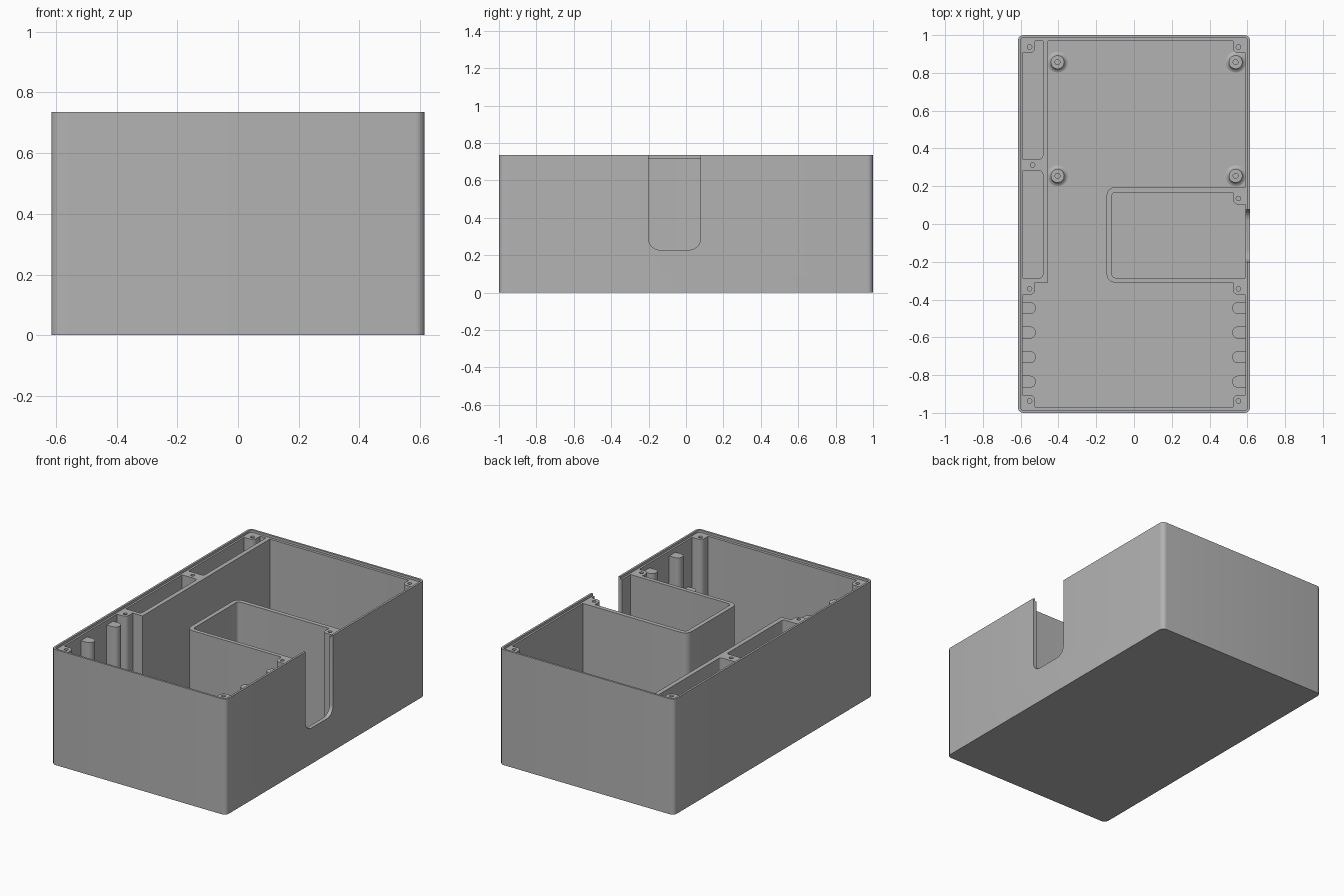
import bpy, bmesh, math

if "Cube" in bpy.data.objects:
    bpy.data.objects.remove(bpy.data.objects["Cube"])

grey = bpy.data.materials.new("grey_plastic")
grey.diffuse_color = (0.45, 0.45, 0.45, 1)
grey.use_nodes = True
grey.node_tree.nodes["Principled BSDF"].inputs["Base Color"].default_value = grey.diffuse_color

FLOOR, SHELF, TOP = 0.03, 0.72, 0.735
WX, WY = 0.59, 0.97          # inner faces of the walls


def rounded(x0, y0, x1, y1, radii, n=6):
    """Rounded rectangle; radii run counter-clockwise from lower left."""
    pts = []
    corners = [(x0, y0, 1, 1), (x1, y0, -1, 1), (x1, y1, -1, -1), (x0, y1, 1, -1)]
    for i, ((x, y, sx, sy), r) in enumerate(zip(corners, radii)):
        if r == 0:
            pts.append((x, y))
            continue
        for k in range(n + 1):
            a = math.pi + math.pi / 2 * (i + k / n)
            pts.append((x + sx * r + r * math.cos(a), y + sy * r + r * math.sin(a)))
    return pts


def finish(name, bm):
    bmesh.ops.recalc_face_normals(bm, faces=bm.faces)
    me = bpy.data.meshes.new(name)
    bm.to_mesh(me)
    bm.free()
    me.materials.append(grey)
    ob = bpy.data.objects.new(name, me)
    bpy.context.collection.objects.link(ob)
    return ob


def prism(name, pts, z0, z1, axis="z"):
    """Extrude an outline along z, or along x when axis is 'x'."""
    bm = bmesh.new()
    place = (lambda p, h: (h, p[0], p[1])) if axis == "x" else (lambda p, h: (p[0], p[1], h))
    face = bm.faces.new([bm.verts.new(place(p, z0)) for p in pts])
    ext = bmesh.ops.extrude_face_region(bm, geom=[face])
    move = (z1 - z0, 0, 0) if axis == "x" else (0, 0, z1 - z0)
    bmesh.ops.translate(bm, vec=move, verts=[v for v in ext["geom"] if isinstance(v, bmesh.types.BMVert)])
    return finish(name, bm)


def circle(x, y, r, n=20):
    return [(x + r * math.cos(2 * math.pi * k / n), y + r * math.sin(2 * math.pi * k / n)) for k in range(n)]


def select(ob):
    bpy.ops.object.select_all(action="DESELECT")
    ob.select_set(True)
    bpy.context.view_layer.objects.active = ob


def cut(ob, *cutters):
    for c in cutters:
        mod = ob.modifiers.new("cut", "BOOLEAN")
        mod.operation, mod.solver, mod.object = "DIFFERENCE", "EXACT", c
        select(ob)
        bpy.ops.object.modifier_apply(modifier=mod.name)
        bpy.data.objects.remove(c)


def screw_hole(x, y):
    return prism("hole", circle(x, y, 0.012), SHELF - 0.15, SHELF + 0.1)


# Outer shell with a stepped rim and a cable slot in the right wall
shell = prism("shell", rounded(-0.615, -1, 0.615, 1, [0.03] * 4), 0, TOP)
cut(shell,
    prism("cavity", rounded(-WX, -WY, WX, WY, [0.012] * 4), FLOOR, 1),
    prism("rim_step", rounded(-0.602, -0.987, 0.602, 0.987, [0.02] * 4), SHELF, 1),
    prism("slot", rounded(-0.2, 0.228, 0.077, 1, [0.06, 0.06, 0, 0], 8), 0.5, 0.7, "x"))

# Left rack: divider wall with two long pockets
rack = prism("left_rack", rounded(-WX, -0.31, -0.455, WY, [0] * 4), FLOOR, SHELF)
cut(rack,
    prism("pocket", rounded(-0.63, 0.345, -0.483, 1.0, [0, 0.015, 0, 0]), FLOOR, 1),
    prism("pocket", rounded(-0.63, -0.285, -0.483, 0.28, [0, 0.015, 0.015, 0]), FLOOR, 1),
    screw_hole(-0.537, 0.312))

# Right compartment, open towards the slot
bay = prism("right_compartment", rounded(-0.145, -0.31, WX, 0.195, [0.045, 0, 0, 0.045]), FLOOR, SHELF)
cut(bay, prism("pocket", rounded(-0.118, -0.285, 0.7, 0.168, [0.022, 0, 0, 0.022]), FLOOR, 1))


# Screw posts along the side walls; they hang from a wall on their y_wall side
def post(name, side, y_wall, direction):
    y_end = y_wall + direction * 0.065
    lo, hi = min(y_wall, y_end), max(y_wall, y_end)
    x_in = 0.523
    r = 0.03
    if side > 0:
        box, rad = (x_in, lo, WX, hi), ([0, 0, 0, r] if direction > 0 else [r, 0, 0, 0])
    else:
        box, rad = (-WX, lo, -x_in, hi), ([0, 0, r, 0] if direction > 0 else [0, r, 0, 0])
    ob = prism(name, rounded(*box, rad), FLOOR, SHELF)
    cut(ob, screw_hole(side * 0.553, y_wall + direction * 0.033))


for s, label in ((-1, "left"), (1, "right")):
    post(label + "_front_post", s, -WY, 1)
    post(label + "_back_post", s, WY, -1)
    post(label + "_middle_post", s, -0.31, -1)
    # Guide ribs, alternately low and tall
    for i, y in enumerate((-0.835, -0.705, -0.575, -0.445)):
        xs = sorted((s * 0.52, s * WX))
        rad = [0.031, 0, 0, 0.031] if s > 0 else [0, 0.031, 0.031, 0]
        prism(label + "_guide_rib", rounded(xs[0], y - 0.032, xs[1], y + 0.032, rad),
              FLOOR, 0.69 if i % 2 else 0.42)
post("compartment_post", 1, 0.168, -1)

# Hollow board standoffs with flared feet
profile = [(0.055, 0), (0.045, 0.004), (0.039, 0.011), (0.036, 0.022), (0.036, 0.1), (0.013, 0.1), (0.013, 0)]
for x in (-0.405, 0.538):
    for y in (0.255, 0.857):
        bm = bmesh.new()
        n = 24
        rings = [[bm.verts.new((px, py, FLOOR + h)) for px, py in circle(x, y, r, n)] for r, h in profile]
        for a, b in zip(rings, rings[1:]):
            for k in range(n):
                bm.faces.new((a[k], a[(k + 1) % n], b[(k + 1) % n], b[k]))
        finish("standoff", bm)

# Smooth the rounded corners, keep hard edges
for ob in list(bpy.context.scene.objects):
    select(ob)
    bpy.ops.object.shade_smooth_by_angle(angle=math.radians(32))
